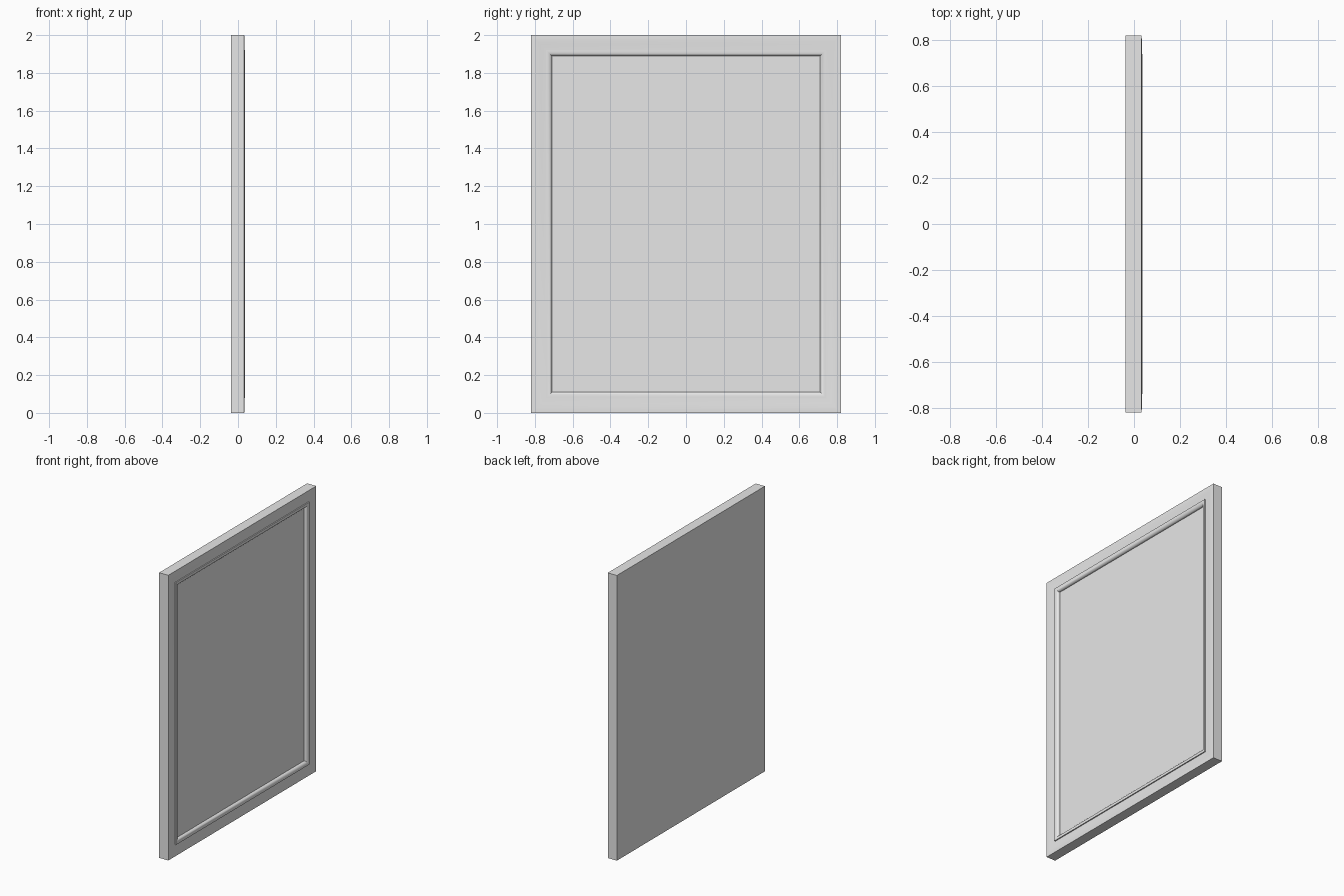
import bpy, bmesh, math

cube = bpy.data.objects.get("Cube")
if cube:
    bpy.data.objects.remove(cube)

HALF_W, HEIGHT, BACK = 0.82, 2.0, -0.0375


def material(name, value):
    m = bpy.data.materials.new(name)
    m.use_nodes = True
    colour = (value, value, value, 1)
    m.diffuse_color = colour
    m.node_tree.nodes["Principled BSDF"].inputs["Base Color"].default_value = colour
    return m


grey = material("plain grey", 0.8)


def ring(bm, inset, x):
    """Rectangle of four corners, drawn in from the outer edge."""
    w = HALF_W - inset
    return [bm.verts.new((x, y, z)) for y, z in
            ((-w, inset), (w, inset), (w, HEIGHT - inset), (-w, HEIGHT - inset))]


def lofted(name, profile, cap_start=False, cap_end=False):
    """Mitred moulding: one rectangle per profile point, bridged in order."""
    bm = bmesh.new()
    rings = [ring(bm, *p) for p in profile]
    for a, b in zip(rings, rings[1:]):
        for i in range(4):
            j = (i + 1) % 4
            bm.faces.new((a[i], a[j], b[j], b[i]))
    if cap_start:
        bm.faces.new(rings[0][::-1])
    if cap_end:
        bm.faces.new(rings[-1])
    mesh = bpy.data.meshes.new(name)
    bm.to_mesh(mesh)
    bm.free()
    mesh.materials.append(grey)
    ob = bpy.data.objects.new(name, mesh)
    bpy.context.collection.objects.link(ob)
    bpy.ops.object.select_all(action="DESELECT")
    ob.select_set(True)
    bpy.context.view_layer.objects.active = ob
    bpy.ops.object.shade_smooth_by_angle(angle=math.radians(35))
    return ob


# Outer frame: flat back, square sides, shallow coved face
lofted("outer_frame",
       [(0, BACK), (0, 0.033), (0.015, 0.034), (0.03, 0.0335),
        (0.05, 0.0315), (0.08, 0.03)], cap_start=True)

# Raised bead: quarter-round falling inward to the panel
bead = [(0.08, 0.03), (0.08, 0.0375)]
for k in range(7):
    t = math.radians(15 * k)
    bead.append((0.086 + 0.024 * math.sin(t), 0.0195 + 0.018 * math.cos(t)))
bead.append((0.11, 0.015))
lofted("inner_bead", bead)

# Recessed flat centre
lofted("centre_panel", [(0.11, 0.015)], cap_end=True)
